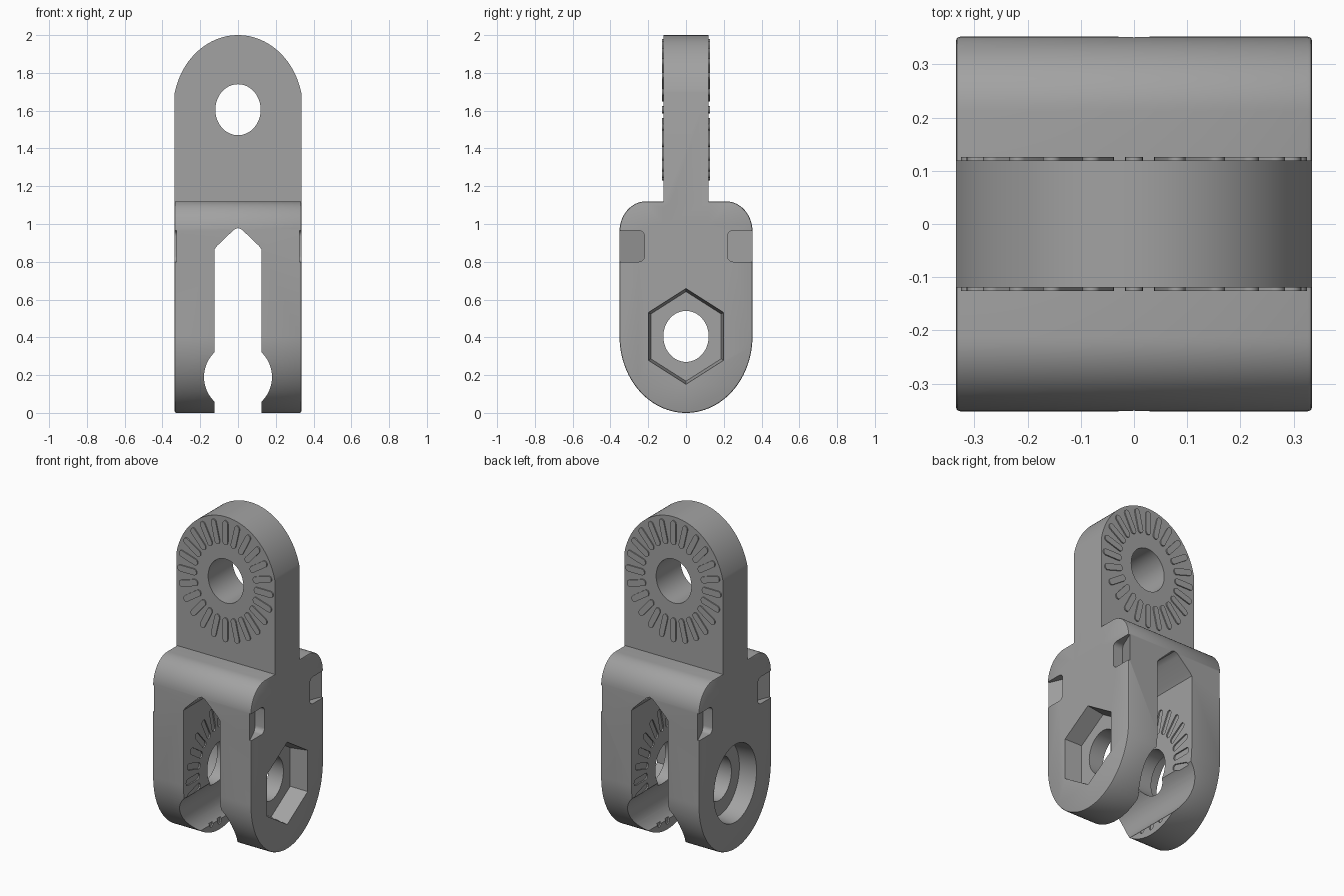
import bpy, bmesh, math

if "Cube" in bpy.data.objects:
    bpy.data.objects.remove(bpy.data.objects["Cube"])

grey = bpy.data.materials.new("plain grey")
grey.diffuse_color = (0.36, 0.36, 0.36, 1)
grey.use_nodes = True
grey.node_tree.nodes["Principled BSDF"].inputs["Base Color"].default_value = grey.diffuse_color


def ellipse(cu, cz, ru, rz, a0=0, a1=360, n=64):
    full = a1 - a0 == 360
    steps = n if full else n + 1
    return [(cu + ru * math.cos(math.radians(a0 + (a1 - a0) * i / n)),
             cz + rz * math.sin(math.radians(a0 + (a1 - a0) * i / n))) for i in range(steps)]


def prisms(name, outlines, axis, a, b, taper=1.0, centre=(0, 0)):
    """Extrude (u, z) outlines from a to b along x (u = y) or y (u = x)."""
    bm = bmesh.new()
    for pts in outlines:
        rings = []
        for t, k in ((a, taper), (b, 1.0)):
            ring = []
            for u, z in pts:
                u = centre[0] + (u - centre[0]) * k
                z = centre[1] + (z - centre[1]) * k
                ring.append(bm.verts.new((t, u, z) if axis == 'x' else (u, t, z)))
            rings.append(ring)
        lo, hi = rings
        bm.faces.new(lo)
        bm.faces.new(hi)
        for i in range(len(pts)):
            j = (i + 1) % len(pts)
            bm.faces.new((lo[i], lo[j], hi[j], hi[i]))
    bmesh.ops.recalc_face_normals(bm, faces=bm.faces)
    me = bpy.data.meshes.new(name)
    bm.to_mesh(me)
    bm.free()
    me.materials.append(grey)
    ob = bpy.data.objects.new(name, me)
    bpy.context.collection.objects.link(ob)
    return ob


def apply_mod(ob, mod):
    bpy.context.view_layer.objects.active = ob
    bpy.ops.object.modifier_apply(modifier=mod.name)


def combine(ob, other, operation):
    mod = ob.modifiers.new("bool", 'BOOLEAN')
    mod.object, mod.operation, mod.solver = other, operation, 'EXACT'
    apply_mod(ob, mod)
    bpy.data.objects.remove(other)


def teeth(cz):
    """Ring of 24 rounded radial bars, stretched in z like the rest."""
    h, r0, r1, out = 0.017, 0.195, 0.325, []
    for k in range(24):
        c, s = math.cos(k * math.pi / 12), math.sin(k * math.pi / 12)
        bar = (ellipse(r1 - h, 0, h, h, -90, 90, 8) + ellipse(r0 + h, 0, h, h, 90, 270, 8))
        out.append([(u * c - v * s, cz + 1.15 * (u * s + v * c)) for u, v in bar])
    return out


# Fork body: rounded bottom, softly rounded shoulders
profile = (ellipse(0, 0.405, 0.352, 0.405, 180, 360, 64)
           + ellipse(0.212, 0.96, 0.14, 0.16, 0, 90, 16)
           + ellipse(-0.212, 0.96, 0.14, 0.16, 90, 180, 16))
body = prisms("hinge_link", [profile], 'x', -0.335, 0.335)
bev = body.modifiers.new("edge", 'BEVEL')
bev.width, bev.segments, bev.limit_method, bev.angle_limit = 0.008, 2, 'ANGLE', math.radians(60)
apply_mod(body, bev)

# Upper tab with arched top, bolt hole and raised teeth
a = math.degrees(math.acos(0.335 / 0.344))
arch = [(-0.335, 1.0), (0.335, 1.0)] + ellipse(0, 1.605, 0.344, 0.395, a, 180 - a, 64)
tab = prisms("tab", [arch], 'y', -0.119, 0.119)
for s in (-1, 1):
    combine(tab, prisms("tab_teeth", teeth(1.605), 'y', s * 0.1, s * 0.126), 'UNION')
combine(tab, prisms("tab_hole", [ellipse(0, 1.605, 0.12, 0.135)], 'y', -0.5, 0.5), 'DIFFERENCE')
combine(body, tab, 'UNION')

# Slot with pointed top and round widening near the bottom
e = math.degrees(math.acos(0.125 / 0.18))
right_side = ([(0.125, -0.1)] + ellipse(0, 0.19, 0.18, 0.18, -e, e, 24)
              + [(0.125, 0.865), (0.11, 0.885), (0.02, 0.971)])
slot = right_side + [(0, 0.979)] + [(-x, z) for x, z in reversed(right_side)]
combine(body, prisms("slot", [slot], 'y', -0.6, 0.6), 'DIFFERENCE')

# Cross bolt hole, hexagon nut pocket (+x) and round head pocket (-x)
combine(body, prisms("bolt_hole", [ellipse(0, 0.405, 0.12, 0.135)], 'x', -0.6, 0.6), 'DIFFERENCE')
hexagon = ellipse(0, 0.405, 0.2 / math.cos(math.pi / 6), 0.255, 30, 390, 6)
combine(body, prisms("nut_pocket", [hexagon], 'x', 0.225, 0.345, 0.93, (0, 0.405)), 'DIFFERENCE')
combine(body, prisms("head_pocket", [ellipse(0, 0.405, 0.208, 0.24)], 'x', -0.225, -0.345,
                     0.95, (0, 0.405)), 'DIFFERENCE')

# Toothed grooves on the inner faces of the fork
for s in (-1, 1):
    combine(body, prisms("fork_teeth", teeth(0.405), 'x', s * 0.115, s * 0.133), 'DIFFERENCE')

# Four shallow finger notches near the shoulders, fading toward the outer edge
for sx in (-1, 1):
    for sy in (-1, 1):
        rect = ([(0.40, 0.80), (0.40, 0.965)] + ellipse(0.25, 0.935, 0.03, 0.03, 90, 180, 6)
                + ellipse(0.25, 0.83, 0.03, 0.03, 180, 270, 6))
        notch = prisms("notch", [[(sy * y, z) for y, z in rect]], 'x', sx * 0.27, sx * 0.36)
        for v in notch.data.vertices:
            if abs(v.co.x) < 0.3:
                v.co.x = sx * (0.27 + 0.42 * (abs(v.co.y) - 0.22))
        combine(body, notch, 'DIFFERENCE')

# Smooth shading with crisp edges
bpy.ops.object.select_all(action='DESELECT')
body.select_set(True)
bpy.context.view_layer.objects.active = body
bpy.ops.object.shade_smooth_by_angle(angle=math.radians(30))
